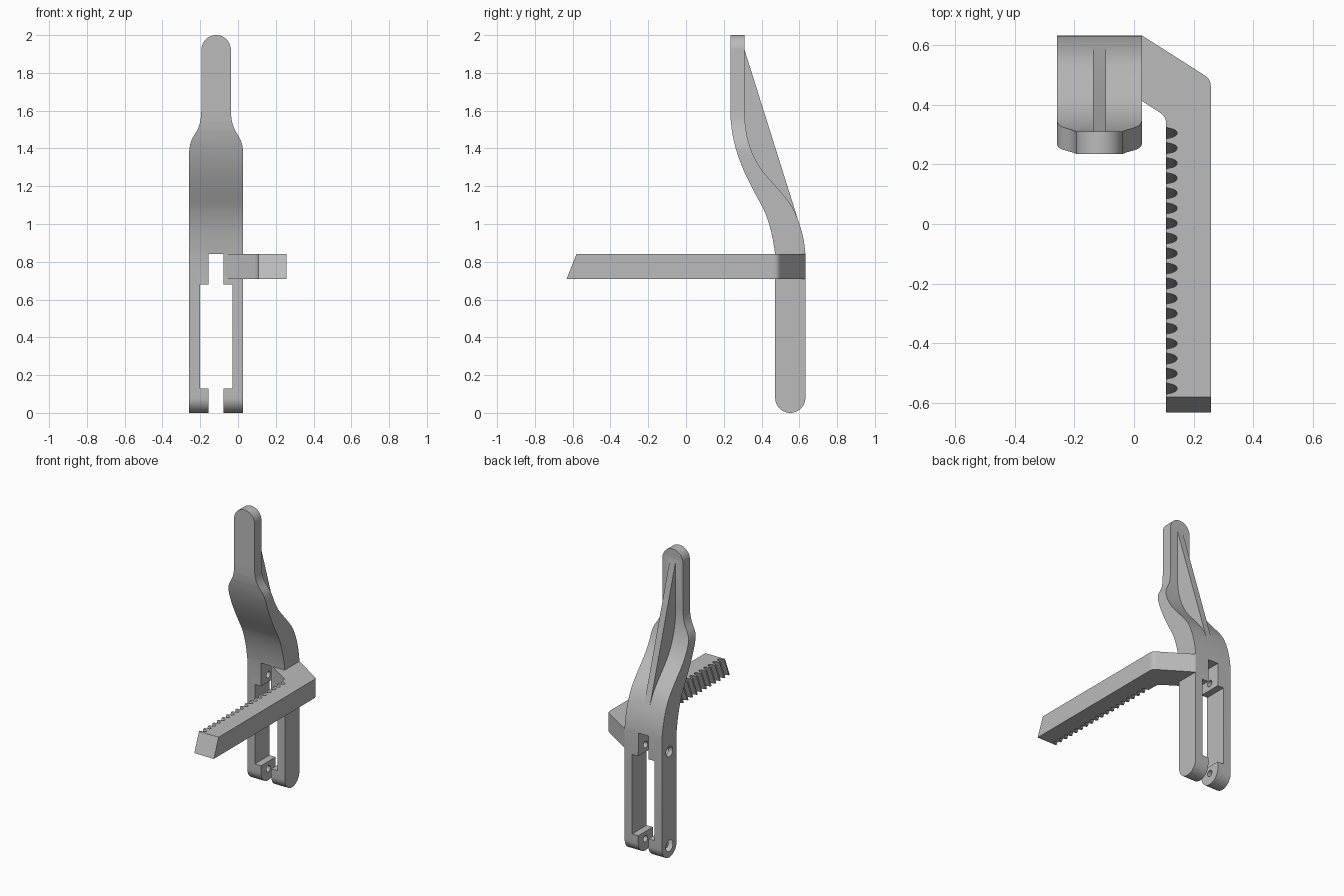
import bpy
import bmesh
import math
from mathutils import Matrix, Vector
from mathutils.geometry import interpolate_bezier

cube = bpy.data.objects.get("Cube")
if cube:
    bpy.data.objects.remove(cube, do_unlink=True)

grey = bpy.data.materials.new("plain grey")
grey.use_nodes = True
colour = (0.5, 0.5, 0.5, 1)
grey.diffuse_color = colour
grey.node_tree.nodes["Principled BSDF"].inputs["Base Color"].default_value = colour

MID = -0.116      # centre line of the handle
LEG_Y = 0.552     # centre of the legs, front to back


def curve(*knots):
    """Chain of cubic segments: knot, handle, handle, knot, ..."""
    pts = []
    for i in range(0, len(knots) - 1, 3):
        a, b, c, d = (Vector(k) for k in knots[i:i + 4])
        seg = interpolate_bezier(a, b, c, d, 13)
        pts += [tuple(p) for p in (seg if not pts else seg[1:])]
    return pts


def arc(cx, cy, r, start, end, n=20):
    angles = [math.radians(start + (end - start) * i / n) for i in range(n + 1)]
    return [(cx + r * math.cos(a), cy + r * math.sin(a)) for a in angles]


def prism(name, outline, axis, lo, hi):
    """Extrude a flat outline along one axis."""
    place = {"x": lambda p, t: (t, p[0], p[1]),
             "y": lambda p, t: (p[0], t, p[1]),
             "z": lambda p, t: (p[0], p[1], t)}[axis]
    bm = bmesh.new()
    a = [bm.verts.new(place(p, lo)) for p in outline]
    b = [bm.verts.new(place(p, hi)) for p in outline]
    bm.faces.new(a)
    bm.faces.new(b)
    for i in range(len(a)):
        j = (i + 1) % len(a)
        bm.faces.new((a[i], a[j], b[j], b[i]))
    return finish(name, bm)


def finish(name, bm):
    bmesh.ops.recalc_face_normals(bm, faces=bm.faces)
    mesh = bpy.data.meshes.new(name)
    bm.to_mesh(mesh)
    bm.free()
    mesh.materials.append(grey)
    obj = bpy.data.objects.new(name, mesh)
    bpy.context.collection.objects.link(obj)
    return obj


def combine(target, other, operation):
    mod = target.modifiers.new("combine", "BOOLEAN")
    mod.operation = operation
    mod.solver = "EXACT"
    mod.object = other
    bpy.context.view_layer.objects.active = target
    bpy.ops.object.modifier_apply(modifier=mod.name)
    bpy.data.objects.remove(other, do_unlink=True)


# Handle: bent side profile
front = curve((0.472, 0.84), (0.46, 0.93), (0.445, 1.0), (0.41, 1.08),
              (0.335, 1.22), (0.235, 1.38), (0.235, 1.6))
back = curve((0.632, 0.84), (0.627, 0.94), (0.59, 1.05), (0.55, 1.11),
             (0.51, 1.165), (0.46, 1.215), (0.418, 1.265),
             (0.36, 1.335), (0.31, 1.44), (0.31, 1.6))
side = arc(LEG_Y, 0.08, 0.08, 180, 360) + back + [(0.31, 2.1), (0.235, 2.1)] + front[::-1]
handle = prism("clip_handle", side, "x", MID - 0.2, MID + 0.2)

# Handle: front outline with narrow rounded grip
shoulder = curve((0.143, 1.37), (0.143, 1.49), (0.078, 1.46), (0.078, 1.61))
right_half = [(0.143, -0.1)] + shoulder + arc(0, 1.922, 0.078, 0, 90)
outline = [(MID + x, z) for x, z in right_half]
outline += [(MID - x, z) for x, z in right_half[-2::-1]]
combine(handle, prism("outline", outline, "y", 0, 1), "INTERSECT")

# Stiffening rib behind the grip
rib = [(0.309, 1.925), (0.6, 1.0), (0.5, 1.0), (0.28, 1.55), (0.28, 1.925)]
combine(handle, prism("rib", rib, "x", MID - 0.022, MID + 0.022), "UNION")

# Toothed arm, with teeth and tip leaning along the thickness
teeth = []
notch = [(0, 0.019), (0.022, 0.014), (0.032, 0.009), (0.037, 0.003)]
for i in range(18):
    c = 0.305 - 0.0504 * i
    teeth += [(0.108 + d, c + w) for d, w in notch]
    teeth += [(0.108 + d, c - w) for d, w in notch[::-1]]
outer = curve((0.258, 0.45), (0.258, 0.485), (0.25, 0.49), (0.23, 0.503))
inner = curve((0.085, 0.375), (0.1, 0.365), (0.108, 0.355), (0.108, 0.333))
arm_outline = ([(-0.078, 0.48)] + inner + teeth + [(0.108, -0.58), (0.258, -0.58)]
               + outer + [(0.027, 0.632), (-0.078, 0.632)])
arm = prism("arm", arm_outline, "z", 0.71, 0.84)
for v in arm.data.vertices:
    if v.co.z < 0.75 and v.co.y < 0.33:
        v.co.y -= 0.052

# Slot between the legs, narrow at the lugs
slot = [(0.039, -0.1), (0.039, 0.13), (0.086, 0.13), (0.086, 0.68), (0.039, 0.68), (0.039, 0.84)]
slot = [(MID + x, z) for x, z in slot] + [(MID - x, z) for x, z in slot[::-1]]
combine(handle, prism("slot", slot, "y", 0.3, 0.9), "DIFFERENCE")
combine(handle, arm, "UNION")

# Pin holes: through the right leg with a flared mouth, blind in the left leg
for z in (0.08, 0.73):
    for r1, r2, x0, x1 in ((0.022, 0.022, -0.3, -0.02), (0.038, 0.022, -0.261, -0.238)):
        bm = bmesh.new()
        turn = Matrix.Translation(((x0 + x1) / 2, LEG_Y, z)) @ Matrix.Rotation(math.pi / 2, 4, "Y")
        bmesh.ops.create_cone(bm, cap_ends=True, segments=24, radius1=r1, radius2=r2,
                              depth=x1 - x0, matrix=turn)
        combine(handle, finish("pin_hole", bm), "DIFFERENCE")

bpy.ops.object.select_all(action="DESELECT")
handle.select_set(True)
bpy.context.view_layer.objects.active = handle
bpy.ops.object.shade_smooth_by_angle(angle=math.radians(25))
